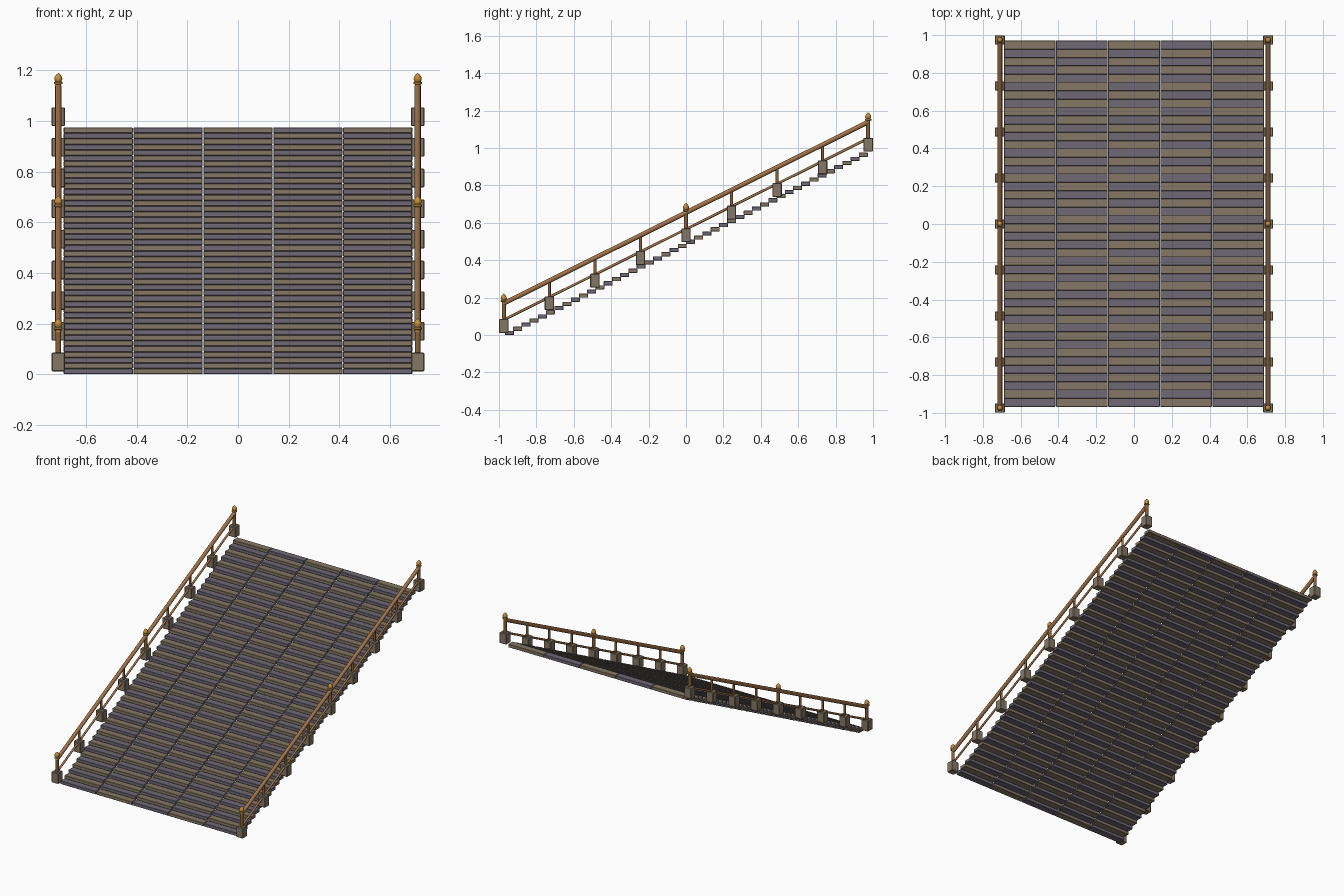
import bpy, bmesh, math
from mathutils import Vector, Matrix

if "Cube" in bpy.data.objects:
    bpy.data.objects.remove(bpy.data.objects["Cube"])


def material(name, rgb):
    m = bpy.data.materials.new(name)
    m.diffuse_color = (*rgb, 1)
    m.use_nodes = True
    m.node_tree.nodes["Principled BSDF"].inputs["Base Color"].default_value = m.diffuse_color
    return m


TAN = material("tan stone", (0.235, 0.185, 0.13))
PURPLE = material("purple grey stone", (0.16, 0.14, 0.18))
BLOCK = material("block stone", (0.235, 0.19, 0.135))
WOOD = material("rail wood", (0.36, 0.17, 0.065))
POST = material("post wood", (0.25, 0.12, 0.04))
GOLD = material("gold", (0.56, 0.27, 0.04))


def finish(name, bm, mats, bevel=0, smooth=False):
    bmesh.ops.recalc_face_normals(bm, faces=bm.faces)
    mesh = bpy.data.meshes.new(name)
    bm.to_mesh(mesh)
    bm.free()
    for m in mats:
        mesh.materials.append(m)
    ob = bpy.data.objects.new(name, mesh)
    bpy.context.collection.objects.link(ob)
    if bevel:
        mod = ob.modifiers.new("worn edges", 'BEVEL')
        mod.width, mod.segments = bevel, 1
    if smooth:
        bpy.ops.object.select_all(action='DESELECT')
        ob.select_set(True)
        bpy.context.view_layer.objects.active = ob
        bpy.ops.object.shade_smooth_by_angle(angle=math.radians(50))
    return ob


def add_box(bm, centre, size, index=0):
    mat = Matrix.Translation(centre) @ Matrix.Diagonal((*size, 1))
    verts = bmesh.ops.create_cube(bm, size=1, matrix=mat)["verts"]
    for f in {f for v in verts for f in v.link_faces}:
        f.material_index = index


def add_rod(bm, a, b, radius, sides=12):
    a, b = Vector(a), Vector(b)
    d = b - a
    mat = Matrix.Translation((a + b) / 2) @ d.to_track_quat('Z', 'Y').to_matrix().to_4x4()
    bmesh.ops.create_cone(bm, cap_ends=True, segments=sides, radius1=radius,
                          radius2=radius, depth=d.length, matrix=mat)


def add_lathe(bm, x, y, z, profile, sides=12):
    vs = [bm.verts.new((x + r, y, z + h)) for r, h in profile]
    es = [bm.edges.new(p) for p in zip(vs, vs[1:])]
    bmesh.ops.spin(bm, geom=vs + es, cent=(x, y, z), axis=(0, 0, 1),
                   angle=math.tau, steps=sides, use_duplicate=False)
    bmesh.ops.remove_doubles(bm, verts=bm.verts, dist=0.0002)


# Stair treads: slabs in five columns, two stones alternating
STEPS, COLS = 44, 5
RUN, RISE, WIDTH = 1.936 / STEPS, 0.975 / STEPS, 1.38 / COLS
bm = bmesh.new()
for i in range(STEPS):
    for j in range(COLS):
        add_box(bm, (-0.69 + (j + 0.5) * WIDTH, -0.968 + (i + 0.5) * RUN + 0.002, (i + 0.5) * RISE),
                (WIDTH - 0.003, RUN + 0.004, RISE), (i + j + 1) % 2)
finish("stair_treads", bm, [TAN, PURPLE], bevel=0.002)

# Balustrades on both sides
BLOCKS, END, SLOPE, SIDE = 9, 0.974, 0.4975, 0.71
FINIAL = [(0, -0.004), (0.011, -0.004), (0.011, 0.004), (0.017, 0.007), (0.017, 0.013),
          (0.012, 0.016), (0.016, 0.024), (0.015, 0.032), (0.009, 0.042), (0, 0.05)]


def base(y):
    return 0.496 + SLOPE * y


for side, label in ((-1, "left"), (1, "right")):
    x = side * SIDE
    blocks, posts, finials = bmesh.new(), bmesh.new(), bmesh.new()
    for k in range(BLOCKS):
        y = -END + 2 * END * k / (BLOCKS - 1)
        z = base(y)
        add_box(blocks, (x, y, z + 0.037), (0.052, 0.05, 0.074))
        main = k % 4 == 0
        # Taller newels with finials at both ends and halfway
        add_rod(posts, (x, y, z + 0.06), (x, y, z + (0.166 if main else 0.155)),
                0.011 if main else 0.008)
        if main:
            add_lathe(finials, x, y, z + 0.16, FINIAL)
    finish(label + "_stone_blocks", blocks, [BLOCK], bevel=0.003)
    finish(label + "_posts", posts, [POST], smooth=True)
    finish(label + "_finials", finials, [GOLD], smooth=True)
    # Sloping hand rail and thinner lower rail
    for part, height, radius in (("hand_rail", 0.158, 0.0125), ("lower_rail", 0.070, 0.007)):
        bm = bmesh.new()
        add_rod(bm, (x, -END, base(-END) + height), (x, END, base(END) + height), radius)
        finish(label + "_" + part, bm, [WOOD], smooth=True)
